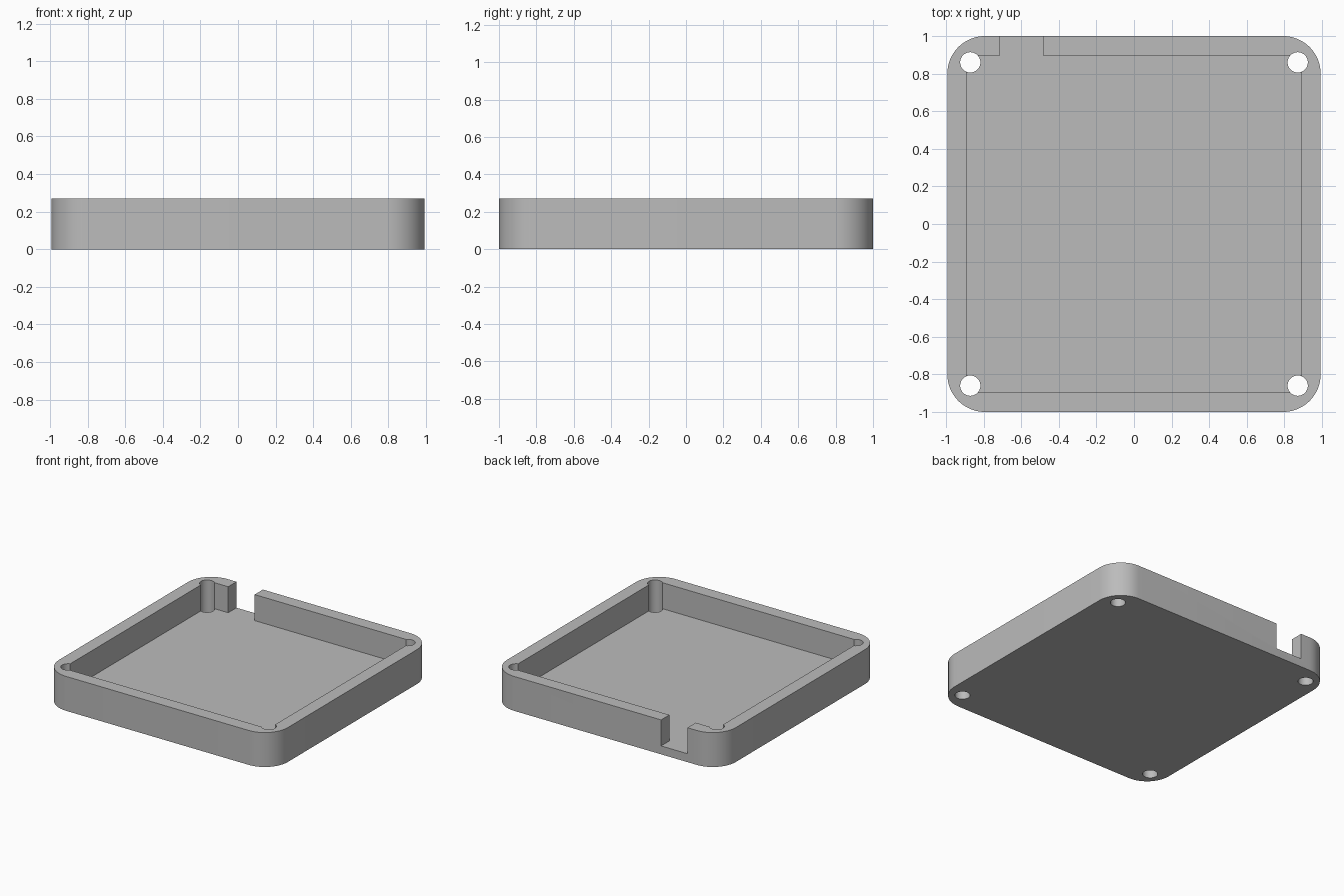
import bpy
import bmesh
from math import cos, sin, pi, radians

if "Cube" in bpy.data.objects:
    bpy.data.objects.remove(bpy.data.objects["Cube"])

HALF_X, HALF_Y, HEIGHT = 0.993, 1.0, 0.27
CORNER, FLOOR = 0.2, 0.066
INNER_X, INNER_Y = 0.89, 0.897
GAP_LEFT, GAP_RIGHT = -0.713, -0.484
HOLE_X, HOLE_Y, HOLE_R = 0.871, 0.86, 0.054

grey = bpy.data.materials.new("plain_grey")
grey.use_nodes = True
grey.diffuse_color = (0.5, 0.5, 0.5, 1)
grey.node_tree.nodes["Principled BSDF"].inputs["Base Color"].default_value = (0.5, 0.5, 0.5, 1)


def arc(cx, cy, r, start, sweep, steps):
    angles = [start + sweep * i / steps for i in range(steps + 1)]
    return [(cx + r * cos(a), cy + r * sin(a)) for a in angles]


def prism(name, outline, bottom, top):
    """Extrude a flat outline between two heights."""
    bm = bmesh.new()
    face = bm.faces.new([bm.verts.new((x, y, bottom)) for x, y in outline])
    raised = bmesh.ops.extrude_face_region(bm, geom=[face])["geom"]
    verts = [v for v in raised if isinstance(v, bmesh.types.BMVert)]
    bmesh.ops.translate(bm, verts=verts, vec=(0, 0, top - bottom))
    bmesh.ops.recalc_face_normals(bm, faces=bm.faces)
    mesh = bpy.data.meshes.new(name)
    bm.to_mesh(mesh)
    bm.free()
    mesh.materials.append(grey)
    obj = bpy.data.objects.new(name, mesh)
    bpy.context.collection.objects.link(obj)
    return obj


def cut(body, cutter):
    cutter.hide_render = True
    mod = body.modifiers.new("cut", "BOOLEAN")
    mod.operation, mod.solver, mod.object = "DIFFERENCE", "EXACT", cutter
    bpy.ops.object.modifier_apply(modifier=mod.name)
    bpy.data.objects.remove(cutter)


# Rounded tray body
outline = []
for i, (sx, sy) in enumerate([(1, 1), (-1, 1), (-1, -1), (1, -1)]):
    outline += arc(sx * (HALF_X - CORNER), sy * (HALF_Y - CORNER), CORNER, i * pi / 2, pi / 2, 12)
tray = prism("tray", outline, 0, HEIGHT)
bpy.ops.object.select_all(action="DESELECT")
bpy.context.view_layer.objects.active = tray
tray.select_set(True)

# Square cavity with a channel through the back wall
cavity = [(-INNER_X, -INNER_Y), (INNER_X, -INNER_Y), (INNER_X, INNER_Y),
          (GAP_RIGHT, INNER_Y), (GAP_RIGHT, 1.2), (GAP_LEFT, 1.2),
          (GAP_LEFT, INNER_Y), (-INNER_X, INNER_Y)]
cut(tray, prism("cavity_cutter", cavity, FLOOR, HEIGHT + 0.2))

# Screw holes through the corners
for sx in (-1, 1):
    for sy in (-1, 1):
        circle = arc(sx * HOLE_X, sy * HOLE_Y, HOLE_R, 0, 2 * pi, 32)[:-1]
        cut(tray, prism("hole_cutter", circle, -0.1, HEIGHT + 0.1))

bpy.ops.object.shade_smooth_by_angle(angle=radians(30))
